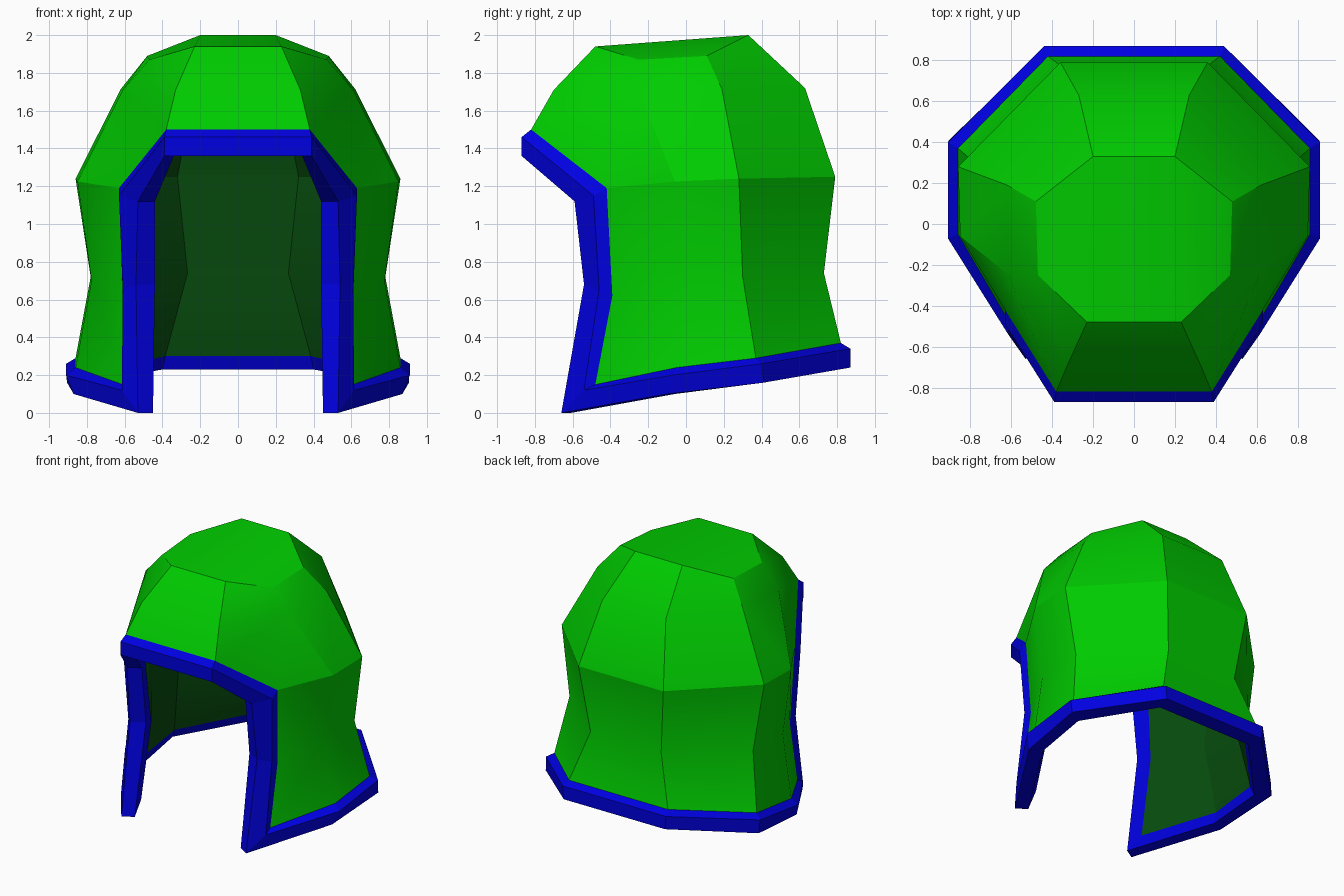
import bpy, bmesh, math

if "Cube" in bpy.data.objects:
    bpy.data.objects.remove(bpy.data.objects["Cube"])


def material(name, rgb):
    m = bpy.data.materials.new(name)
    m.diffuse_color = (*rgb, 1)
    m.use_nodes = True
    m.node_tree.nodes["Principled BSDF"].inputs["Base Color"].default_value = m.diffuse_color
    return m


green = material("green", (0.0, 0.60, 0.0))
dark_green = material("dark green", (0.002, 0.07, 0.004))
blue = material("blue", (0.0, 0.0, 0.75))


def finish(bm, name, mat):
    me = bpy.data.meshes.new(name)
    bm.to_mesh(me)
    bm.free()
    ob = bpy.data.objects.new(name, me)
    bpy.context.collection.objects.link(ob)
    me.materials.append(mat)
    return ob


# Right-half columns of the shell, each running from crown to rim
columns = {
    "A": [(.20, .33, 2.0), (.27, .63, 1.72), (.36, .79, 1.25), (.30, .73, .74), (.42, .82, .37)],      # back
    "B": [(.48, .11, 1.89), (.62, .19, 1.715), (.86, .28, 1.24), (.78, .30, .72), (.86, .37, .29)],    # rear side
    "C": [(.47, -.25, 1.87), (.61, -.25, 1.71), (.85, -.06, 1.225), (.775, -.07, .70), (.86, -.05, .24)],  # front side
    "D": [(.23, -.48, 1.94), (.33, -.70, 1.71), (.38, -.82, 1.50)],                                    # brow
    "E": [(.63, -.42, 1.19), (.61, -.39, .62), (.61, -.48, .15)],                                      # cheek edge
}
rim_keys = [("A", 4), ("B", 4), ("C", 4), ("E", 2), ("E", 1), ("E", 0), ("D", 2)]
brow_ring = {("A", 2), ("B", 2), ("C", 2), ("E", 0)}

# Rim cross-section points that follow rim_keys
edge = [columns[k][i] for k, i in rim_keys]
outer = [(.44, .87, .34), (.91, .40, .26), (.91, -.07, .20), (.615, -.54, .12),
         (.61, -.46, .65), (.63, -.49, 1.15), (.39, -.87, 1.46)]
lower = [(.43, .87, .24), (.905, .41, .16), (.87, -.10, .10), (.53, -.66, 0),
         (.54, -.54, .68), (.53, -.59, 1.12), (.39, -.87, 1.36)]
inner = [(.40, .76, .23), (.80, .35, .155), (.78, -.06, .10), (.45, -.61, 0),
         (.44, -.49, .68), (.44, -.54, 1.12), (.34, -.80, 1.36)]
inside = [(.385, .735, .30), (.775, .335, .22), (.77, -.03, .17), (.48, -.49, .08),
          (.47, -.38, .64), (.49, -.43, 1.13), (.335, -.74, 1.40)]


def sheet(name, mat, place):
    """Build the domed sheet, with place(key, index) giving right-half points."""
    bm = bmesh.new()
    v = {}
    for k, pts in columns.items():
        for i in range(len(pts)):
            x, y, z = place(k, i)
            for s in (1, -1):
                v[(k, i, s)] = bm.verts.new((s * x, y, z))
    half = [[(a, i), (b, i), (b, i + 1), (a, i + 1)] for a, b in ("AB", "BC") for i in range(4)]
    half += [[("C", 0), ("D", 0), ("D", 1), ("C", 1)],
             [("C", 1), ("D", 1), ("D", 2), ("E", 0)],
             [("C", 1), ("E", 0), ("C", 2)],
             [("C", 2), ("E", 0), ("E", 1), ("C", 3)],
             [("C", 3), ("E", 1), ("E", 2), ("C", 4)],
             [("A", 0), ("B", 0), ("C", 0), ("D", 0)]]
    for f in half:
        for s in (1, -1):
            bm.faces.new([v[(k, i, s)] for k, i in f])
    for k, n in (("A", 4), ("D", 2)):          # centre back and centre front
        for i in range(n):
            bm.faces.new([v[(k, i, 1)], v[(k, i, -1)], v[(k, i + 1, -1)], v[(k, i + 1, 1)]])
    top = bm.faces.new([v[("A", 0, 1)], v[("A", 0, -1)], v[("D", 0, -1)], v[("D", 0, 1)]])
    bmesh.ops.recalc_face_normals(bm, faces=bm.faces)
    bm.normal_update()
    outward = mat is green                     # the lining faces inward
    if (top.normal.z > 0) != outward:
        bmesh.ops.reverse_faces(bm, faces=bm.faces)
    bm.verts.index_update()
    ring = {v[(k, i, s)].index for k, i in brow_ring for s in (1, -1)}
    ob = finish(bm, name, mat)
    bpy.ops.object.select_all(action='DESELECT')
    bpy.context.view_layer.objects.active = ob
    ob.select_set(True)
    bpy.ops.object.shade_smooth_by_angle(angle=math.radians(30))
    if outward:                                # crisp line round the widest ring
        for e in ob.data.edges:
            if set(e.vertices) <= ring:
                e.use_edge_sharp = True


def lining_point(k, i):
    if (k, i) in rim_keys:
        return inside[rim_keys.index((k, i))]
    x, y, z = columns[k][i]
    return x * .89, y * .89, z if z < 1.3 else 1.3 + (z - 1.3) * .87


sheet("helmet_shell", green, lambda k, i: columns[k][i])
sheet("inner_lining", dark_green, lining_point)

# Rim trim: cross-section lofted along the shell's open edge
bm = bmesh.new()
loops = []
for pts in (edge, outer, lower, inner, inside):
    path = list(pts) + [(-x, y, z) for x, y, z in reversed(pts)]
    loops.append([bm.verts.new(p) for p in path])
for j in range(5):
    a, b = loops[j], loops[(j + 1) % 5]
    for i in range(14):
        n = (i + 1) % 14
        bm.faces.new([a[i], a[n], b[n], b[i]])
bmesh.ops.recalc_face_normals(bm, faces=bm.faces)
finish(bm, "rim_trim", blue)
